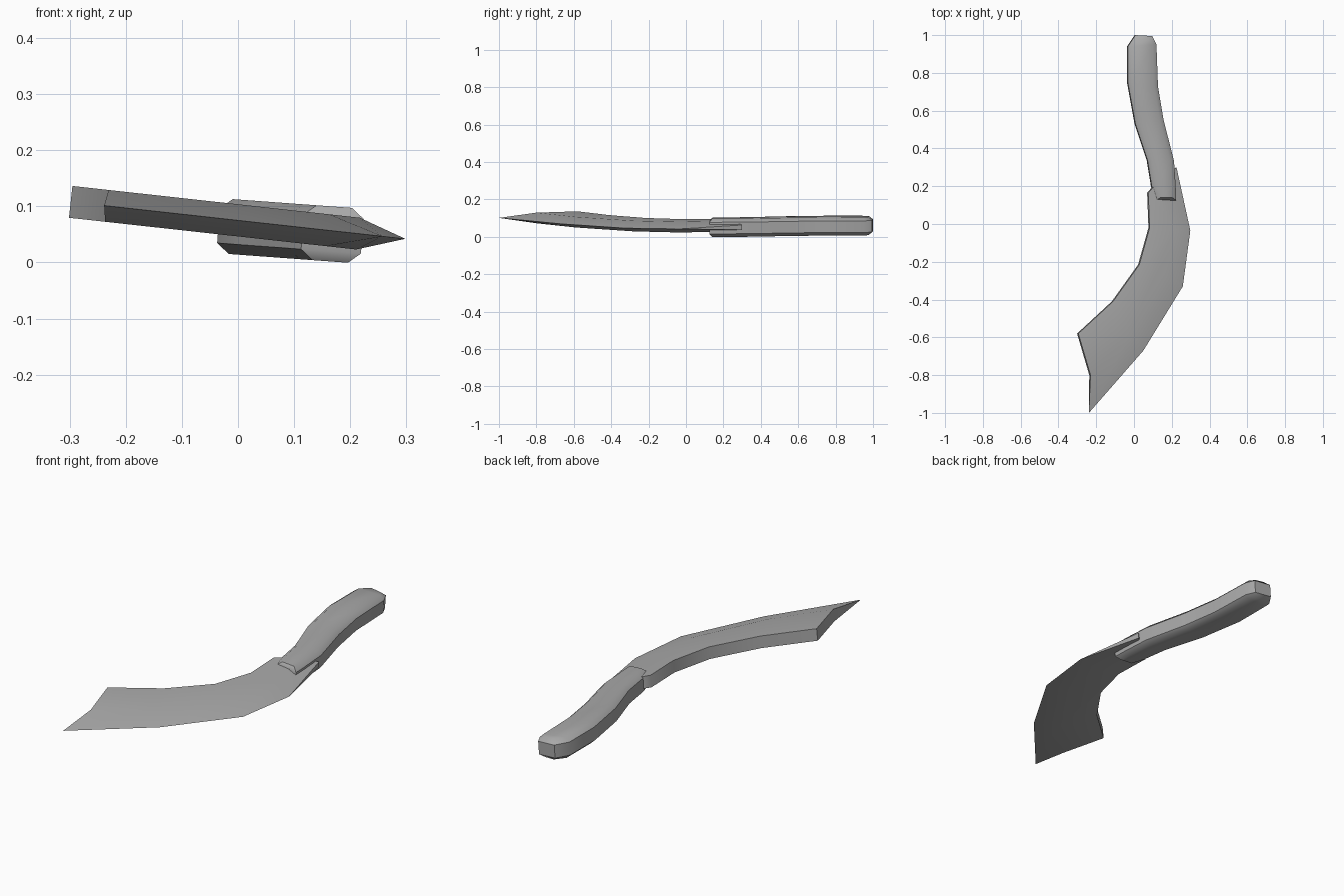
import bpy, bmesh, math
from mathutils import Matrix

cube = bpy.data.objects.get("Cube")
if cube:
    bpy.data.objects.remove(cube, do_unlink=True)

grey = bpy.data.materials.new("plain grey")
grey.use_nodes = True
GREY = (0.4, 0.4, 0.4, 1)
grey.diffuse_color = GREY
grey.node_tree.nodes["Principled BSDF"].inputs["Base Color"].default_value = GREY


def finish(bm, name, tilt, height):
    """Tilt the flat part sideways, lift it and shade it."""
    bmesh.ops.recalc_face_normals(bm, faces=bm.faces)
    bm.transform(Matrix.Translation((0, 0, height)) @ Matrix.Rotation(math.radians(tilt), 4, 'Y'))
    mesh = bpy.data.meshes.new(name)
    bm.to_mesh(mesh)
    bm.free()
    mesh.materials.append(grey)
    obj = bpy.data.objects.new(name, mesh)
    bpy.context.collection.objects.link(obj)
    bpy.ops.object.select_all(action='DESELECT')
    obj.select_set(True)
    bpy.context.view_layer.objects.active = obj
    bpy.ops.object.shade_smooth_by_angle(angle=math.radians(45))


def ring(bm, points, z):
    return [bm.verts.new((x, y, z)) for x, y in points]


def strip(bm, a, b, closed=False):
    """Join two equal rows of vertices with quads."""
    n = len(a)
    for i in range(n if closed else n - 1):
        j = (i + 1) % n
        bm.faces.new((a[i], a[j], b[j], b[i]))


# Blade: thick plate with a ground bevel running to the cutting edge
spine = [(-.235, -.8), (-.3, -.58), (-.115, -.41), (.025, -.215),
         (.08, -.02), (.073, .165), (.095, .19)]
shoulder = [(.16, .25), (.215, -.03), (.16, -.28), (-.03, -.59)]
edge = [(.225, .3), (.3, -.035), (.26, -.33), (.05, -.67), (-.24, -1)]
half = .0285
bm = bmesh.new()
top, bottom = (ring(bm, spine + shoulder, z) for z in (half, -half))
sharp = ring(bm, edge[1:], 0)
heels = ring(bm, edge[:1], .013) + ring(bm, edge[:1], -.013)
k = len(spine)
for side, heel in zip((top, bottom), heels):
    bm.faces.new(side)
    strip(bm, side[k:] + side[:1], [heel] + sharp)
strip(bm, top[:k + 1], bottom[:k + 1])
bm.faces.new((top[0], bottom[0], sharp[-1]))
bm.faces.new((top[k], bottom[k], heels[1], heels[0]))
bm.faces.new((heels[0], heels[1], sharp[0]))
finish(bm, "blade", 6.3, .075)

# Handle: curved grip with chamfered rims, listed as matching left and right sides
left = [(.115, .125), (.092, .2), (.07, .335), (.005, .53), (-.035, .75), (-.035, .94), (.005, 1)]
right = [(.222, .125), (.219, .2), (.21, .335), (.155, .55), (.125, .73), (.117, .95), (.095, .995)]


def inset(pair, i):
    """Pull a left/right pair inwards for the chamfered rim."""
    (lx, ly), (rx, ry) = pair
    dy = .015 if i == 0 else -.02 if i == len(left) - 1 else 0
    return (lx + .022, ly + dy), (rx - .022, ry + dy)


pairs = list(zip(left, right))
inner = [inset(p, i) for i, p in enumerate(pairs)]


def loop(rows):
    return [p[0] for p in rows] + [p[1] for p in reversed(rows)]


bm = bmesh.new()
rims = [ring(bm, loop(rows), z) for rows, z in
        ((inner, -.049), (pairs, -.031), (pairs, .031), (inner, .049))]
for a, b in zip(rims, rims[1:]):
    strip(bm, a, b, closed=True)
n = len(left)
for cap in (rims[0], rims[-1]):
    strip(bm, cap[:n], cap[:n - 1:-1])
finish(bm, "handle", 4.2, .063)
